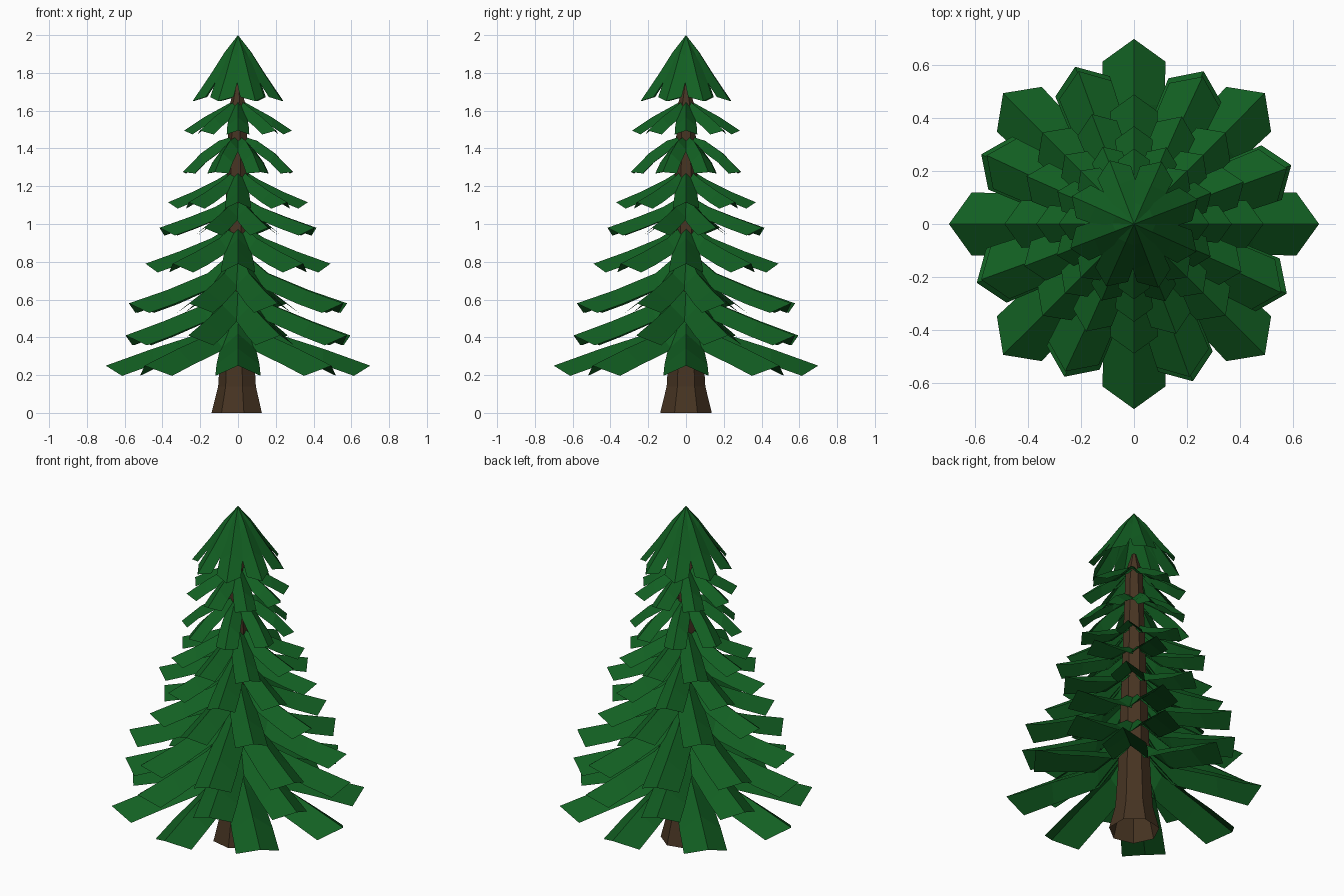
import bpy, bmesh, math

if "Cube" in bpy.data.objects:
    bpy.data.objects.remove(bpy.data.objects["Cube"])


def material(name, col):
    m = bpy.data.materials.new(name)
    m.diffuse_color = (*col, 1)
    m.use_nodes = True
    m.node_tree.nodes["Principled BSDF"].inputs["Base Color"].default_value = m.diffuse_color
    return m


def finish(bm, name, mat):
    me = bpy.data.meshes.new(name)
    bm.to_mesh(me)
    bm.free()
    ob = bpy.data.objects.new(name, me)
    me.materials.append(mat)
    bpy.context.collection.objects.link(ob)


green = material("needles", (0.006, 0.115, 0.016))
brown = material("bark", (0.062, 0.034, 0.016))

# Trunk: seven-sided, open underneath, with a flared foot and pointed top
bm = bmesh.new()
rings = []
for z, r in [(0, .14), (.14, .105), (.35, .092), (1.0, .068), (1.62, .048), (1.74, .012)]:
    rings.append([bm.verts.new((r * math.cos(math.pi + i * math.tau / 7),
                                r * math.sin(math.pi + i * math.tau / 7), z)) for i in range(7)])
for a, b in zip(rings, rings[1:]):
    for i in range(7):
        j = (i + 1) % 7
        bm.faces.new((a[i], a[j], b[j], b[i]))
bm.faces.new(rings[-1])
finish(bm, "trunk", brown)


def tier(name, turn, ridge, half, drop, count=8):
    """Ring of roof-shaped boughs; ridge = (radius, z) from trunk to tip."""
    bm = bmesh.new()
    widths = (.2, .8, .95, 1)
    tip_back = half * .72
    for k in range(count):
        t = math.radians(turn) + k * math.tau / count
        c, s = math.cos(t), math.sin(t)
        rows = []
        for i, (r, z) in enumerate(ridge):
            w = half * widths[i] if r > 0 else 0.004
            d = drop * (.3, 1.0, 1.0, 1)[i]
            if r == 0:
                d = 0.004
            re, ze = r, z - d
            if i == 3:  # edges stop short of the pointed tip
                (r0, z0) = ridge[2]
                re = r - tip_back
                ze = z + (z0 - z) * tip_back / (r - r0) - d
            rows.append([bm.verts.new((q * c - y * s, q * s + y * c, h))
                         for q, y, h in ((re, -w, ze), (r, 0, z), (re, w, ze))])
        for a, b in zip(rows, rows[1:]):
            for i in (0, 1):
                bm.faces.new((a[i], b[i], b[i + 1], a[i + 1]))
    finish(bm, name, green)


# Bough tiers from bottom to top: turn, ridge, half width, edge drop
tiers = [
    (0, [(.02, .56), (.20, .42), (.45, .34), (.70, .25)], .12, .085),
    (20.5, [(.02, .70), (.20, .57), (.42, .485), (.635, .41)], .11, .08),
    (20, [(.02, .86), (.17, .74), (.40, .65), (.615, .58)], .105, .075),
    (0, [(.02, 1.0), (.14, .925), (.31, .855), (.49, .79)], .09, .07),
    (21, [(.02, 1.15), (.13, 1.09), (.28, 1.035), (.445, .98)], .08, .06),
    (0, [(.02, 1.29), (.11, 1.235), (.24, 1.17), (.37, 1.115)], .07, .055),
    (22, [(.01, 1.47), (.11, 1.44), (.21, 1.375), (.315, 1.275)], .062, .05),
    (0, [(.01, 1.66), (.08, 1.62), (.18, 1.565), (.285, 1.495)], .06, .05),
    (21, [(0, 2.0), (.075, 1.91), (.16, 1.785), (.258, 1.65)], .068, .045),
]
for i, args in enumerate(tiers):
    tier(f"bough_tier_{i + 1}", *args)
